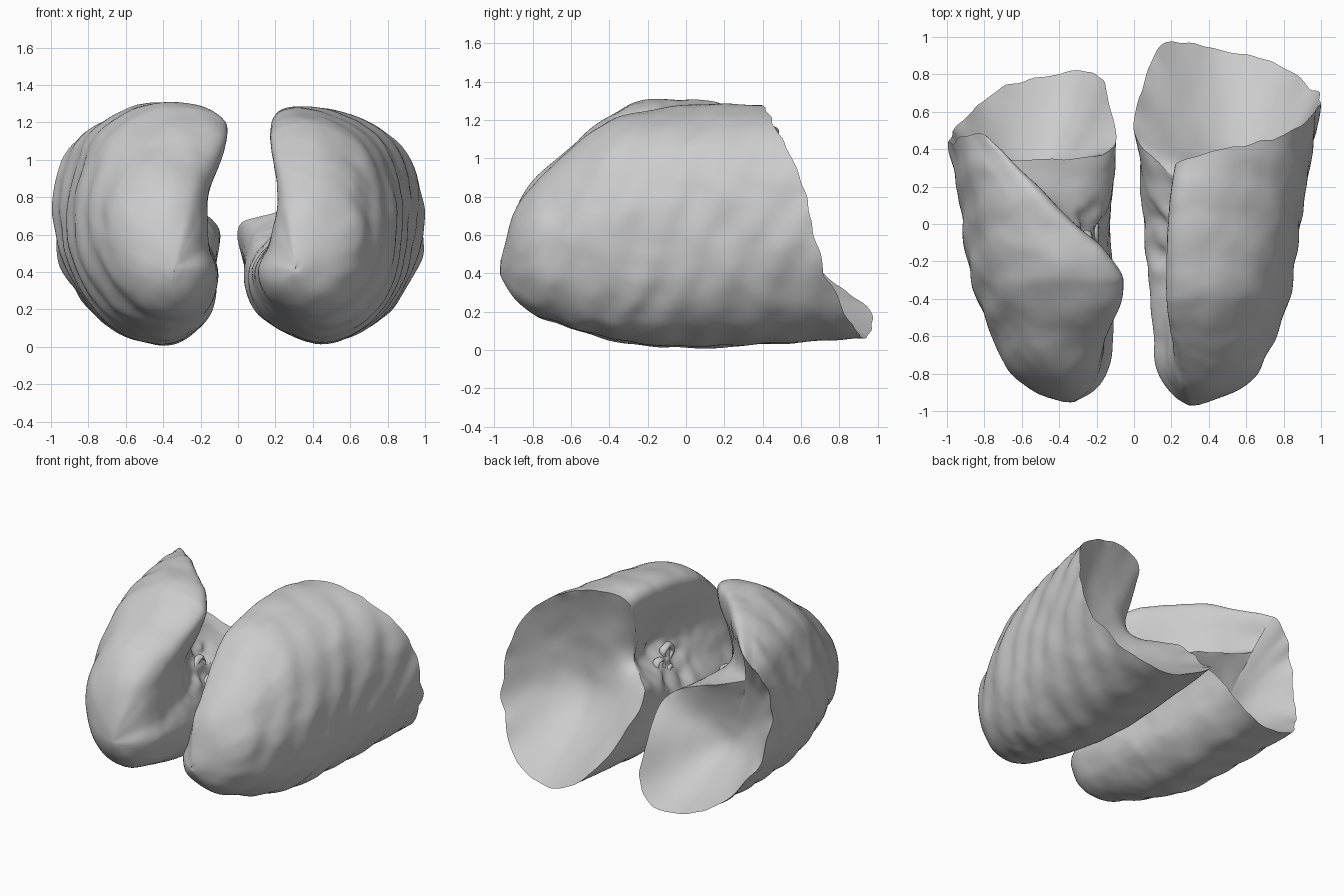
import bpy, bmesh, math
from mathutils import Vector, noise

if "Cube" in bpy.data.objects:
    bpy.data.objects.remove(bpy.data.objects["Cube"])

N, M, CAP = 144, 22, 26   # points round, rings per span, rings in the base
HILUM = Vector((0.2, -0.08, 0.63))


def spline(a, b, c, d, t):
    return 0.5 * (2 * b + (c - a) * t + (2 * a - 5 * b + 4 * c - d) * t * t
                  + (3 * b - a - 3 * c + d) * t ** 3)


def smooth_loop(pts):
    k, out = len(pts), []
    for i in range(N):
        f = i * k / N
        j, t = int(f), f - int(f)
        out.append(spline(pts[(j - 1) % k], pts[j], pts[(j + 1) % k], pts[(j + 2) % k], t))
    return out


def section(y, flat):
    return smooth_loop([Vector((flat[i], y, flat[i + 1])) for i in range(0, len(flat), 2)])


def shape_detail(p, i, seed):
    # shallow rib grooves on the outer wall, gentle unevenness everywhere
    u = i * 12 / N
    w = math.sin(math.pi * min(max((u + 0.5) / 6.8, 0), 1)) ** 0.7
    out = Vector((p.x - 0.45, 0, p.z - 0.6))
    if out.length > 1e-4:
        out.normalize()
    off = Vector((seed, 0, 0))
    bend = 0.06 * noise.noise(p * 2.5 + off)
    rib = 0.006 * w * math.sin(2 * math.pi * (p.y + bend - 0.45 * p.z) / 0.23)
    q = p + out * rib + 0.01 * noise.noise_vector(p * 5 + off) + 0.003 * noise.noise_vector(p * 11 + off)
    # sunken, lumpy root area on the inner wall
    if u > 7.3:
        g = math.exp(-((p - HILUM).length / 0.21) ** 2)
        q.x += g * (0.055 + 0.06 * noise.noise(p * 11 + off))
    return q


def lung(name, side, apex, sections, rim, base, seed):
    loops = [section(y, f) for y, f in sections]
    tip = Vector(apex)
    # rounded apex shrunk from the first section
    first, y0 = loops[0], sections[0][0]
    caps = []
    for a in (3, 8, 15, 23, 31, 40, 49, 58, 67, 76):
        s, h = math.sin(math.radians(a)), math.cos(math.radians(a))
        s = s ** 1.15
        caps.append([Vector((tip.x + (p.x - tip.x) * s, y0 + (tip.y - y0) * h,
                             tip.z + (p.z - tip.z) * s)) for p in first])
    rim_loop = smooth_loop([Vector(p) for p in rim])
    for p in rim_loop:
        p.y += 0.02 * noise.noise(p * 9 + Vector((seed, 3, 0)))
    keys = [caps[-3]] + loops + [rim_loop]
    keys.append([2 * r - q for r, q in zip(rim_loop, loops[-1])])
    rings = caps[:]
    for s in range(1, len(keys) - 2):
        for m in range(M):
            t = m / M
            rings.append([spline(keys[s - 1][i], keys[s][i], keys[s + 1][i], keys[s + 2][i], t)
                          for i in range(N)])
    rings.append(rim_loop)
    # blend the apex into the body
    for _ in range(14):
        old = rings[:]
        for k in range(2, len(caps) + M):
            rings[k] = [(a + b * 2 + c) / 4 for a, b, c in zip(old[k - 1], old[k], old[k + 1])]
    rings = [[shape_detail(p, i, seed) for i, p in enumerate(r)] for r in rings]
    # hollow base, evened out towards its centre
    edge, c = rings[-1], Vector(base)
    for k in range(1, CAP):
        s = k / CAP
        rise = 1 - (1 - s) ** 2.2
        for _ in range(5):
            edge = [(edge[i - 1] + edge[i] * 2 + edge[(i + 1) % N]) / 4 for i in range(N)]
        ring = []
        for p in edge:
            q = p.lerp(c, s)
            q.y = p.y + (c.y - p.y) * rise
            ring.append(q + 0.006 * s * (1 - s) * 4 * noise.noise_vector(q * 6))
        rings.append(ring)
    bm = bmesh.new()
    flip = lambda p: bm.verts.new((p.x * side, p.y, max(p.z, 0)))
    vs = [[flip(p) for p in r] for r in rings]
    for a, b in zip(vs, vs[1:]):
        for i in range(N):
            j = (i + 1) % N
            bm.faces.new((a[i], a[j], b[j], b[i]))
    for ring, centre in ((vs[0], flip(tip)), (vs[-1], flip(c))):
        for i in range(N):
            bm.faces.new((ring[i], ring[(i + 1) % N], centre))
    finish(bm, name)


def finish(bm, name):
    bmesh.ops.recalc_face_normals(bm, faces=bm.faces)
    me = bpy.data.meshes.new(name)
    bm.to_mesh(me)
    bm.free()
    ob = bpy.data.objects.new(name, me)
    bpy.context.collection.objects.link(ob)
    bpy.ops.object.select_all(action='DESELECT')
    ob.select_set(True)
    bpy.context.view_layer.objects.active = ob
    bpy.ops.object.shade_smooth_by_angle(angle=math.radians(50))


def airway_lips(name, side, spots):
    # small vessel and airway openings on the inner wall
    bm = bmesh.new()
    for x, y, z, r in spots:
        grid = []
        for i in range(24):
            a = 2 * math.pi * i / 24
            ring = []
            for j in range(10):
                b = 2 * math.pi * j / 10
                d = r * (1 + 0.35 * math.cos(b))
                p = Vector((x + 0.5 * r * math.sin(b), y + d * math.cos(a), z + d * math.sin(a)))
                p += 0.015 * noise.noise_vector(p * 14)
                ring.append(bm.verts.new((p.x * side, p.y, p.z)))
            grid.append(ring)
        for i in range(24):
            for j in range(10):
                k, l = (i + 1) % 24, (j + 1) % 10
                bm.faces.new((grid[i][j], grid[k][j], grid[k][l], grid[i][l]))
    finish(bm, name)


# sections run: bottom, outer wall, top, front edge, inner wall
lung("right_lung", 1, (0.31, -0.965, 0.42), [
    (-0.75, (.38, .17, .54, .22, .66, .37, .69, .55, .64, .73, .53, .86,
             .38, .91, .25, .86, .2, .7, .16, .54, .11, .4, .18, .25)),
    (-0.4, (.42, .06, .66, .14, .79, .36, .83, .62, .77, .88, .64, 1.08,
            .4, 1.19, .18, 1.13, .24, .8, .18, .58, .09, .4, .18, .18)),
    (0.08, (.42, .02, .7, .12, .86, .35, .9, .65, .85, .95, .7, 1.15,
            .42, 1.27, .19, 1.22, .28, .76, .11, .6, .04, .38, .12, .16))],
    [(.45, .93, .06), (.75, .86, .14), (.95, .73, .4), (1, .66, .65),
     (.95, .58, .95), (.77, .46, 1.17), (.45, .39, 1.27), (.22, .31, 1.2),
     (.25, .22, .77), (.01, .47, .65), (.05, .72, .4), (.16, .96, .2)],
    (.56, .3, .6), 1.3)

lung("left_lung", -1, (0.34, -0.955, 0.42), [
    (-0.72, (.36, .15, .54, .21, .67, .37, .71, .57, .66, .78, .54, .91,
             .38, .96, .23, .9, .17, .73, .15, .54, .12, .4, .2, .23)),
    (-0.3, (.4, .03, .66, .13, .82, .36, .87, .65, .8, .95, .65, 1.16,
            .35, 1.28, .06, 1.19, .19, .82, .17, .6, .11, .4, .17, .17)),
    (0.1, (.4, .01, .7, .12, .88, .38, .93, .65, .89, .9, .8, 1.12,
           .62, 1.26, .42, 1.27, .44, .9, .15, .65, .12, .35, .18, .13))],
    [(.4, .81, .06), (.73, .71, .15), (.94, .53, .42), (.99, .44, .7),
     (.97, .43, .9), (.92, .46, 1.03), (.87, .48, 1.1), (.78, .47, 1.15),
     (.74, .35, .93), (.14, .39, .68), (.14, .66, .4), (.2, .8, .17)],
    (.55, .26, .45), 7.1)

airway_lips("right_airway_openings", 1,
            [(.25, -.14, .68, .05), (.23, -.02, .63, .045), (.21, -.11, .56, .04)])
airway_lips("left_airway_openings", -1,
            [(.25, -.1, .68, .05), (.24, .02, .63, .045), (.21, -.05, .55, .04)])
